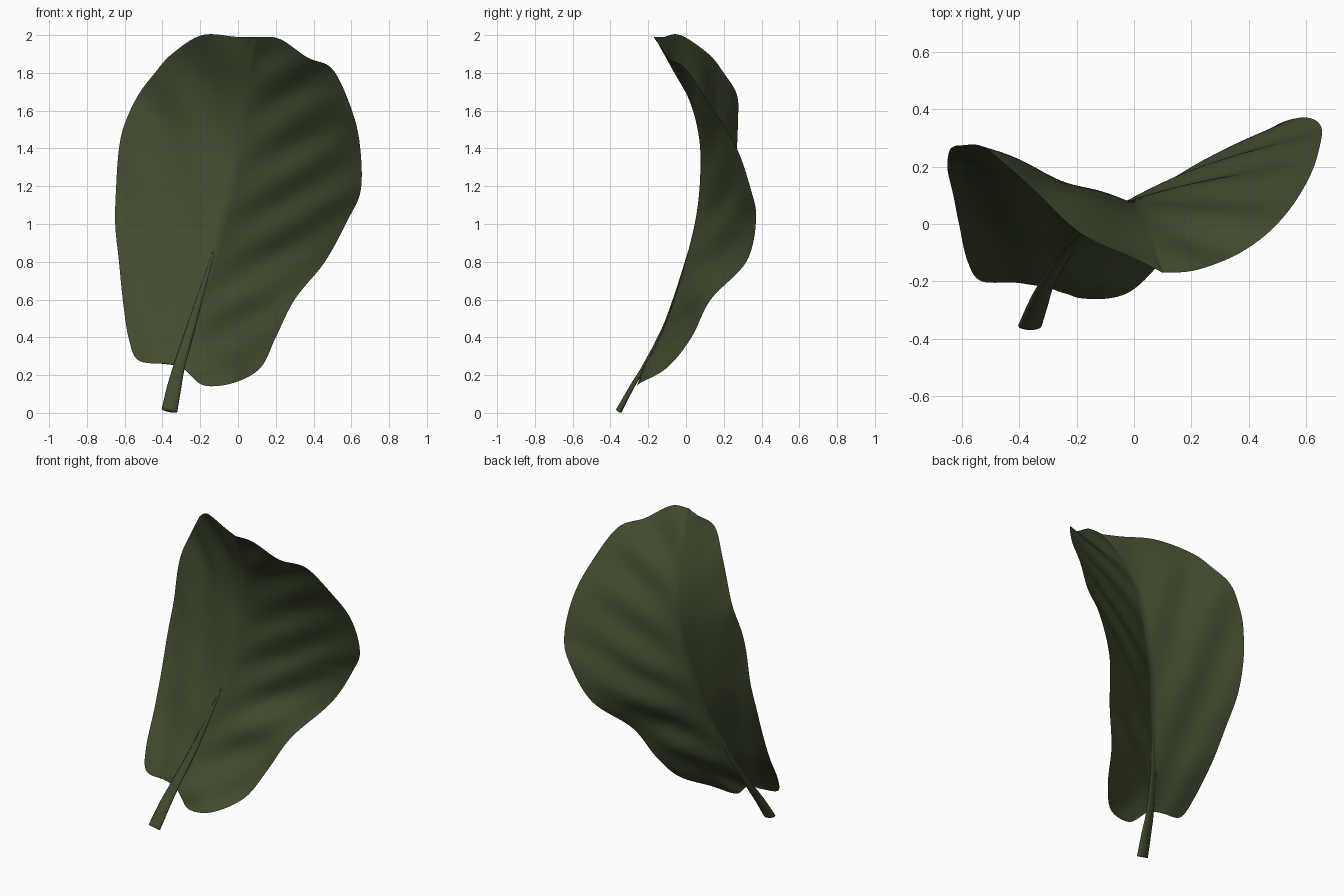
import bpy, bmesh, math
from mathutils import Vector

default = bpy.data.objects.get("Cube")
if default:
    bpy.data.objects.remove(default, do_unlink=True)

ROWS, COLS = 112, 20

# Leaf outline and midrib, each from base to tip
left_edge = [
    (-.4, -.2, .26), (-.53, -.2, .28), (-.58, -.13, .4), (-.61, 0, .6),
    (-.63, .1, .8), (-.65, .19, 1), (-.645, .25, 1.2), (-.63, .27, 1.4),
    (-.6, .275, 1.53), (-.53, .27, 1.68), (-.44, .2, 1.8), (-.35, .12, 1.9),
    (-.19, -.03, 2), (0, -.12, 1.99), (.1, -.17, 1.99)]
right_edge = [
    (-.27, -.22, .22), (-.18, -.26, .145), (-.02, -.24, .16), (.12, -.1, .24),
    (.2, .03, .4), (.3, .13, .6), (.46, .32, .8), (.58, .37, 1.02),
    (.65, .345, 1.18), (.645, .26, 1.42), (.6, .14, 1.61), (.5, 0, 1.82),
    (.37, -.1, 1.88), (.22, -.16, 1.98), (.1, -.17, 1.99)]
midrib = [
    (-.31, -.22, .25), (-.25, -.12, .45), (-.19, -.05, .65), (-.13, .01, .85),
    (-.08, .055, 1.05), (-.03, .075, 1.25), (0, .07, 1.45), (.04, .02, 1.65),
    (.07, -.08, 1.85), (.1, -.17, 1.99)]


def spline(points, u):
    """Smooth curve through the points, u from 0 to 1."""
    pts = [Vector(p) for p in points]
    last = len(pts) - 1
    i = min(int(u * last), last - 1)
    t = u * last - i
    a, b, c, d = (pts[max(0, min(last, i + k))] for k in (-1, 0, 1, 2))
    return b + (c - a) * t / 2 + (a - b * 2.5 + c * 2 - d / 2) * t ** 2 \
        + (b * 3 - c * 3 + d - a) * t ** 3 / 2


def make_material(name, color):
    mat = bpy.data.materials.new(name)
    mat.use_nodes = True
    mat.diffuse_color = color
    bsdf = mat.node_tree.nodes["Principled BSDF"]
    bsdf.inputs["Base Color"].default_value = color
    bsdf.inputs["Roughness"].default_value = 0.8
    return mat


def finish(bm, name, mat):
    bmesh.ops.remove_doubles(bm, verts=bm.verts, dist=0.0005)
    mesh = bpy.data.meshes.new(name)
    bm.to_mesh(mesh)
    bm.free()
    mesh.materials.append(mat)
    mesh.shade_smooth()
    obj = bpy.data.objects.new(name, mesh)
    bpy.context.collection.objects.link(obj)
    return obj


def skin(bm, rings, closed=False):
    """Join successive rows of vertices with quads."""
    for lower, upper in zip(rings, rings[1:]):
        n = len(lower)
        for j in range(n if closed else n - 1):
            k = (j + 1) % n
            bm.faces.new((lower[j], lower[k], upper[k], upper[j]))


def pucker(p, out, is_left, u):
    """Depth of the folds between side veins: steep on the left, broad on the right."""
    if is_left:
        return .014 * math.cos(math.tau * (out - p.z / 2.2 + .287) / .32)
    return .016 * (1 - .4 * u) * math.sin(math.tau * (p.z - .55 * out - .575) / .3)


green = make_material("dark leaf green", (0.052, 0.070, 0.028, 1))

# Blade: two halves lofted from the midrib to each edge, puckered by side veins
bm = bmesh.new()
rows = []
for r in range(ROWS + 1):
    u = r / ROWS
    mid = spline(midrib, u ** 1.3)
    row = []
    for c in range(-COLS, COLS + 1):
        s = abs(c) / COLS
        edge = spline(left_edge if c < 0 else right_edge, u)
        p = mid.lerp(edge, s)
        fade = math.sin(math.pi * s * .98) * math.sin(math.pi * u) ** .5
        p.y += fade * pucker(p, abs(p.x - mid.x), c < 0, u)
        row.append(bm.verts.new(p))
    rows.append(row)
skin(bm, rows)
blade = finish(bm, "leaf_blade", green)

# Stalk: flattened tube that runs into the midrib and tapers away
bm = bmesh.new()
path = [(-.363, -.355, .012), (-.337, -.285, .14)] + midrib[:4]
rings = []
for r in range(41):
    u = r / 40
    center = spline(path, u)
    along = (spline(path, min(1, u + .01)) - spline(path, max(0, u - .01))).normalized()
    side = along.cross(Vector((0, 1, 0))).normalized()
    front = along.cross(side)
    width = .042 * (1 - .9 * u ** 1.3)
    depth = .017 * (1 - .95 * u ** .8)
    ring = []
    for k in range(12):
        a = math.tau * k / 12
        ring.append(bm.verts.new(center + side * math.cos(a) * width
                                 + front * math.sin(a) * depth))
    rings.append(ring)
skin(bm, rings, closed=True)
bm.faces.new(rings[0])
bm.faces.new(rings[-1])
bmesh.ops.recalc_face_normals(bm, faces=bm.faces)
stalk = finish(bm, "leaf_stalk", green)
